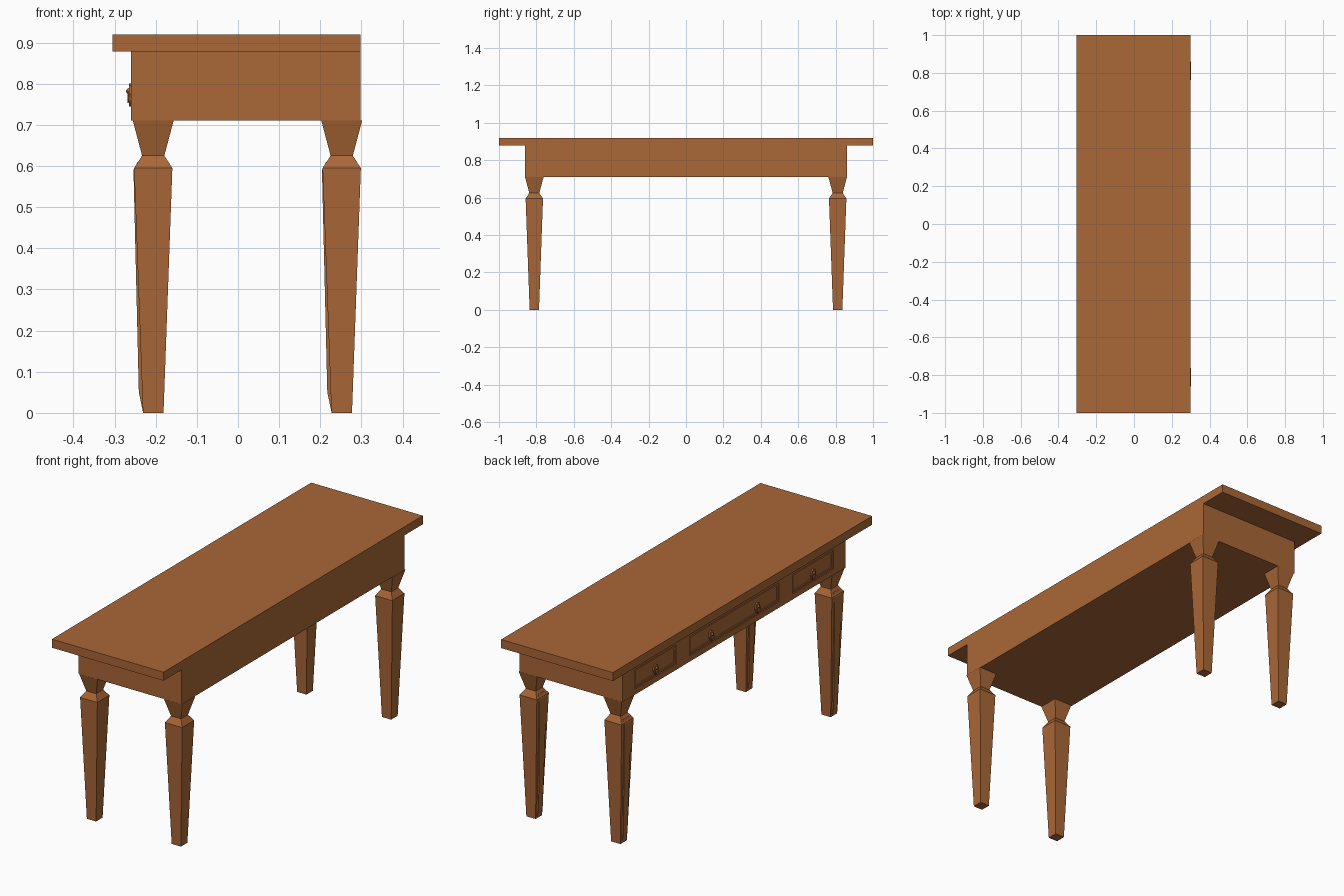
import bpy, bmesh, math
from mathutils import Vector

if "Cube" in bpy.data.objects:
    bpy.data.objects.remove(bpy.data.objects["Cube"])

wood = bpy.data.materials.new("warm brown wood")
wood.diffuse_color = (0.40, 0.135, 0.038, 1)
wood.use_nodes = True
wood.node_tree.nodes["Principled BSDF"].inputs["Base Color"].default_value = wood.diffuse_color


def finish(name, bm):
    bmesh.ops.recalc_face_normals(bm, faces=bm.faces)
    me = bpy.data.meshes.new(name)
    bm.to_mesh(me)
    bm.free()
    me.materials.append(wood)
    ob = bpy.data.objects.new(name, me)
    bpy.context.collection.objects.link(ob)
    return ob


def box_bm(x0, x1, y0, y1, z0, z1):
    bm = bmesh.new()
    bmesh.ops.create_cube(bm, size=1)
    for v in bm.verts:
        v.co = Vector(((x0 + x1) / 2 + v.co.x * (x1 - x0),
                       (y0 + y1) / 2 + v.co.y * (y1 - y0),
                       (z0 + z1) / 2 + v.co.z * (z1 - z0)))
    return bm


def loft(name, sections):
    """Stack of rectangles (x0, x1, y0, y1, z), bottom to top."""
    bm = bmesh.new()
    rings = [[bm.verts.new(p) for p in
              ((x0, y0, z), (x1, y0, z), (x1, y1, z), (x0, y1, z))]
             for x0, x1, y0, y1, z in sections]
    for a, b in zip(rings, rings[1:]):
        for i in range(4):
            j = (i + 1) % 4
            bm.faces.new((a[i], a[j], b[j], b[i]))
    bm.faces.new(rings[0][::-1])
    bm.faces.new(rings[-1])
    return finish(name, bm)


# Table top
finish("table_top", box_bm(-0.305, 0.298, -1, 1, 0.878, 0.92))

# Apron box with three drawer fronts set into its -x face
drawers = [(-0.765, -0.45), (-0.345, 0.345), (0.45, 0.765)]
dz0, dz1 = 0.738, 0.832
bm = box_bm(-0.26, 0.298, -0.86, 0.86, 0.71, 0.878)
# outline the drawers only on the drawer side
cuts = [((0, y, 0), (0, 1, 0)) for d in drawers for y in d]
cuts += [((0, 0, z), (0, 0, 1)) for z in (dz0, dz1)]
for co, no in cuts:
    bmesh.ops.bisect_plane(bm, geom=bm.verts[:] + bm.edges[:] + bm.faces[:],
                           plane_co=co, plane_no=no)
bm.normal_update()
fronts = []
for f in bm.faces:
    c = f.calc_center_median()
    if f.normal.x < -0.9 and dz0 < c.z < dz1 and any(a < c.y < b for a, b in drawers):
        fronts.append(f)
for thick, depth in ((0.001, -0.006), (0.004, 0), (0.001, 0.006), (0.012, 0), (0.003, -0.003)):
    bmesh.ops.inset_individual(bm, faces=fronts, thickness=thick, depth=depth)
finish("apron_with_drawers", bm)

# Drawer pulls: shield plate, knob and hanging ring
for n, y in enumerate((-0.607, -0.178, 0.178, 0.607)):
    bm = bmesh.new()
    outline = [(0, 0.745), (0.012, 0.757), (0.018, 0.775), (0.012, 0.795), (0, 0.8),
               (-0.012, 0.795), (-0.018, 0.775), (-0.012, 0.757)]
    face = bm.faces.new([bm.verts.new((-0.265, y + a, z)) for a, z in outline])
    ext = bmesh.ops.extrude_face_region(bm, geom=[face])
    for v in ext["geom"]:
        if isinstance(v, bmesh.types.BMVert):
            v.co.x = -0.258
    finish("pull_plate_%d" % n, bm)
    bpy.ops.mesh.primitive_uv_sphere_add(segments=12, ring_count=8, radius=0.007,
                                         location=(-0.265, y, 0.782))
    knob = bpy.context.object
    knob.name = "pull_knob_%d" % n
    bpy.ops.object.shade_smooth_by_angle()
    knob.data.materials.append(wood)
    bpy.ops.mesh.primitive_torus_add(major_radius=0.013, minor_radius=0.002,
                                     major_segments=16, minor_segments=6,
                                     location=(-0.267, y, 0.768),
                                     rotation=(0, math.pi / 2, 0))
    ring = bpy.context.object
    ring.name = "pull_ring_%d" % n
    bpy.ops.object.shade_smooth_by_angle()
    ring.data.materials.append(wood)

# Legs: tapered shaft, pinched neck and flared cap, with a raised strip on -x
profile = [(0.0, 0.025), (0.595, 0.0465), (0.625, 0.027), (0.71, 0.0495)]
for side, cx in (("drawer_side", -0.206), ("back_side", 0.252)):
    for end, cy in (("near", -0.811), ("far", 0.811)):
        loft("%s_%s_leg" % (side, end),
             [(cx - h, cx + h, cy - h, cy + h, z) for z, h in profile])
        strip = [(0.0, 0.0245, 0.014), (0.05, 0.035, 0.016),
                 (0.59, 0.048, 0.027), (0.61, 0.038, 0.025)]
        loft("%s_%s_leg_strip" % (side, end),
             [(cx - d, cx - 0.015, cy - w, cy + w, z) for z, d, w in strip])
